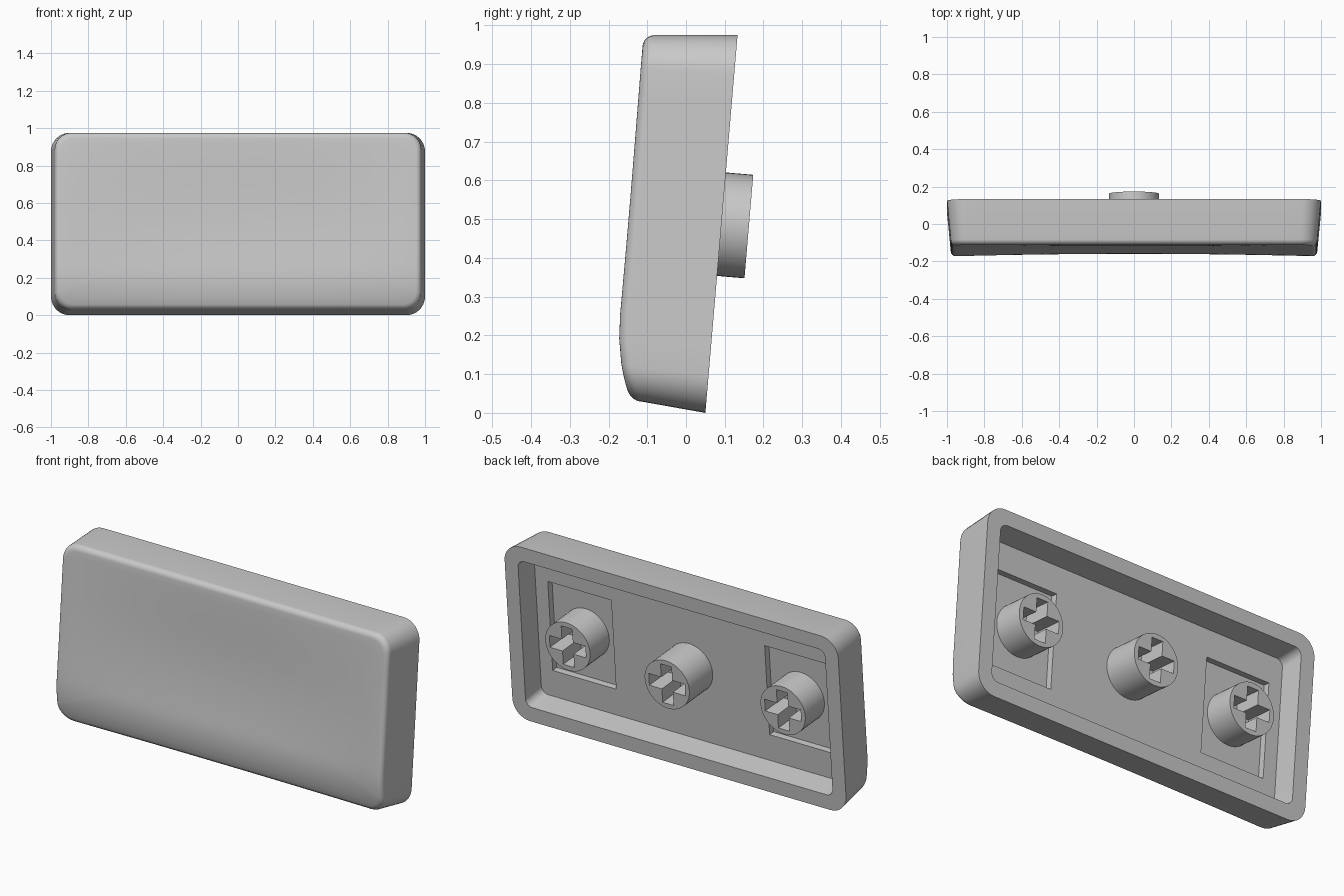
import bpy, bmesh, math
from mathutils import Matrix, Vector

if "Cube" in bpy.data.objects:
    bpy.data.objects.remove(bpy.data.objects["Cube"])

grey = bpy.data.materials.new("plain grey")
grey.diffuse_color = (0.58, 0.58, 0.58, 1)
grey.use_nodes = True
grey.node_tree.nodes["Principled BSDF"].inputs["Base Color"].default_value = grey.diffuse_color

TOP, SLOPE = 0.975, 0.0852
# frame of the tilted back plane: local y points out of the back
FRAME = Matrix.Translation((0, 0.05 + SLOPE * 0.487, 0.487)) @ Matrix.Rotation(-math.atan(SLOPE), 4, 'X')


def rim_y(x, z):
    return 0.05 + SLOPE * z


def front_y(x, z):
    # straight slope, rolled back at the bottom, with a shallow scooped dish
    y = -0.172 + 0.0857 * (z - 0.25) + 0.97 * max(0, 0.25 - z) ** 2
    scoop = 0.009 * (1 - (z / TOP) ** 4) + 0.016 * math.sin(math.pi * z / TOP) ** 2
    return y + scoop * max(0, 1 - x * x)


def rounded_rect(hw, lo, hi, r):
    """Rounded rectangle in x and z with subdivided sides."""
    corners = [(hw - r, hi - r, 0), (r - hw, hi - r, 90),
               (r - hw, lo + r, 180), (hw - r, lo + r, 270)]
    pts = []
    for i, (cx, cz, a0) in enumerate(corners):
        arc = [(cx + r * math.cos(math.radians(a0 + 90 * k / 8)),
                cz + r * math.sin(math.radians(a0 + 90 * k / 8))) for k in range(9)]
        pts += arc
        nx, nz, na = corners[(i + 1) % 4]
        end = (nx + r * math.cos(math.radians(na)), nz + r * math.sin(math.radians(na)))
        n = 24 if i % 2 == 0 else 12
        pts += [(arc[-1][0] + (end[0] - arc[-1][0]) * k / n,
                 arc[-1][1] + (end[1] - arc[-1][1]) * k / n) for k in range(1, n)]
    return pts


def finish(bm, name):
    bmesh.ops.recalc_face_normals(bm, faces=bm.faces[:])
    me = bpy.data.meshes.new(name)
    bm.to_mesh(me)
    bm.free()
    ob = bpy.data.objects.new(name, me)
    bpy.context.collection.objects.link(ob)
    me.materials.append(grey)
    return ob


def select(ob):
    bpy.ops.object.select_all(action='DESELECT')
    ob.select_set(True)
    bpy.context.view_layer.objects.active = ob


def box(name, lo, hi):
    lo, hi = Vector(lo), Vector(hi)
    bm = bmesh.new()
    bmesh.ops.create_cube(bm, size=1, matrix=FRAME @ Matrix.Translation((lo + hi) / 2)
                          @ Matrix.Diagonal((*(hi - lo), 1)))
    return finish(bm, name)


def cut(ob, cutters):
    for c in cutters:
        select(ob)
        m = ob.modifiers.new("cut", 'BOOLEAN')
        m.operation, m.solver, m.object = 'DIFFERENCE', 'EXACT', c
        bpy.ops.object.modifier_apply(modifier=m.name)
        bpy.data.objects.remove(c)


def smooth(ob):
    select(ob)
    bpy.ops.object.shade_smooth_by_angle(angle=math.radians(30))


# cap shell: rings from the cavity floor, over the rim, to the front face
FLOOR, POCKET = 0.13, 0.165
bm = bmesh.new()
rings = []


def add_ring(pts, yfun):
    rings.append([bm.verts.new((x, yfun(x, z), z)) for x, z in pts])


add_ring(rounded_rect(0.915, 0.103, 0.89, 0.04), lambda x, z: rim_y(x, z) - FLOOR)
add_ring(rounded_rect(0.92, 0.08, 0.897, 0.04), rim_y)
add_ring(rounded_rect(1.0, 0.0, TOP, 0.10), rim_y)
R = 0.028
for k in range(7):
    a = math.radians(90 * k / 6)
    i, d = R * (1 - math.cos(a)), R * (1 - math.sin(a))
    add_ring(rounded_rect(0.98 - i, 0.029 + i, TOP - i, 0.09 - i * 0.6),
             lambda x, z: front_y(x, z) + d)
outline = rounded_rect(0.98 - R, 0.029 + R, TOP - R, 0.09 - R * 0.6)
mid = (0.029 + TOP) / 2
for k in range(1, 14):
    s = 1 - k / 14
    add_ring([(x * s, mid + (z - mid) * s) for x, z in outline], front_y)
n = len(outline)
for a, b in zip(rings, rings[1:]):
    for i in range(n):
        j = (i + 1) % n
        bm.faces.new((a[i], a[j], b[j], b[i]))
bm.faces.new(rings[0])
centre = bm.verts.new((0, front_y(0, mid), mid))
for i in range(n):
    bm.faces.new((rings[-1][i], rings[-1][(i + 1) % n], centre))
shell = finish(bm, "cap_shell")

# shallow square pockets around the outer stems
cut(shell, [box("pocket_cutter", (s * 0.65 - 0.19, -POCKET, -0.25),
                (s * 0.65 + 0.19, -0.1, 0.25)) for s in (-1, 1)])
smooth(shell)

# stems with cross-shaped sockets
for name, x, base, tip in (("centre_stem", 0, -FLOOR - 0.005, 0.071),
                           ("left_stem", -0.645, -POCKET - 0.005, 0.0),
                           ("right_stem", 0.645, -POCKET - 0.005, 0.0)):
    bm = bmesh.new()
    bmesh.ops.create_cone(bm, cap_ends=True, segments=48, radius1=0.134, radius2=0.134,
                          depth=tip - base,
                          matrix=FRAME @ Matrix.Translation((x, (tip + base) / 2, 0))
                          @ Matrix.Rotation(math.pi / 2, 4, 'X'))
    stem = finish(bm, name)
    cut(stem, [box("slot_cutter", (x - w, tip - 0.155, -h), (x + w, tip + 0.05, h))
               for w, h in ((0.108, 0.033), (0.033, 0.108))])
    smooth(stem)
